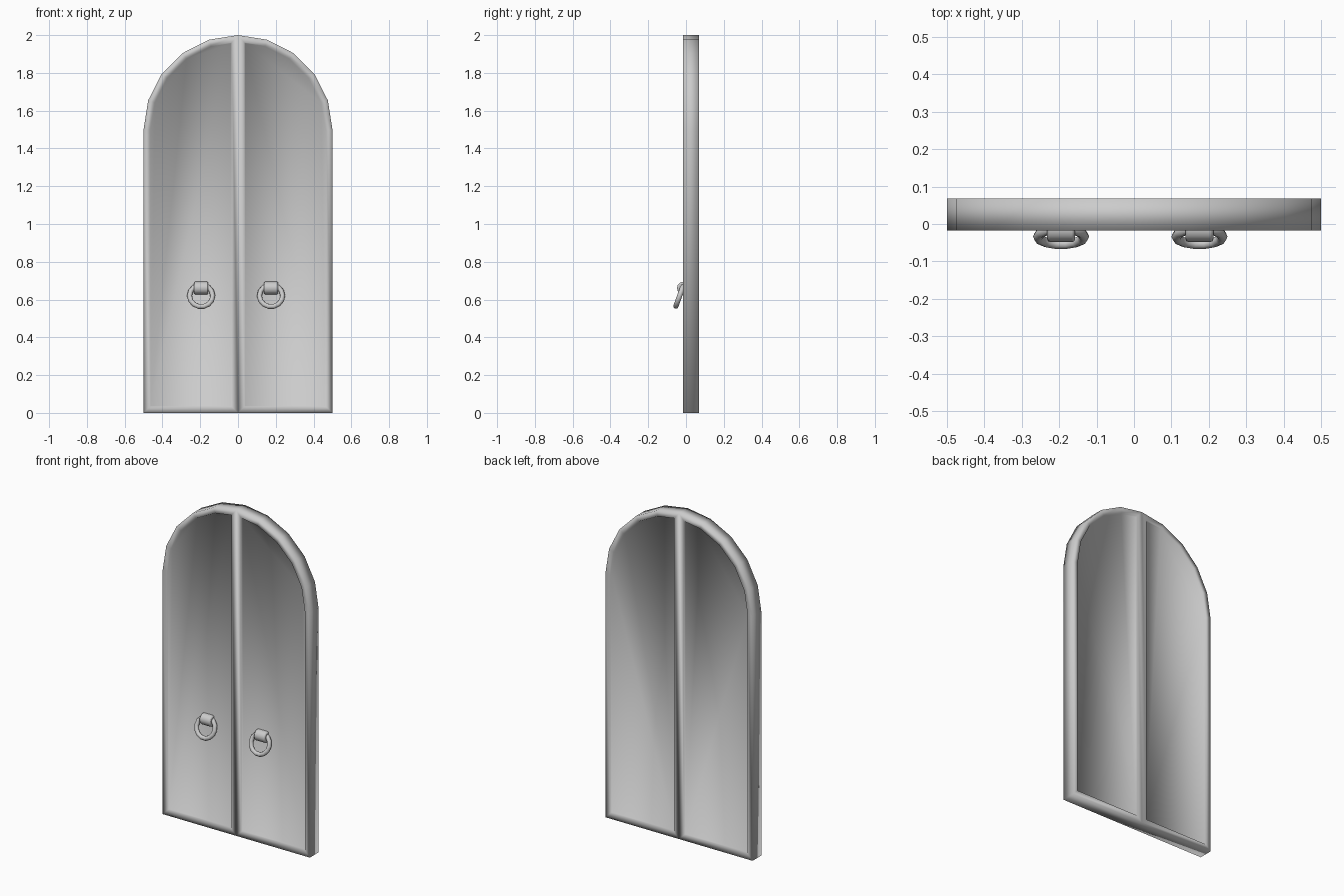
import bpy, bmesh, math

if "Cube" in bpy.data.objects:
    bpy.data.objects.remove(bpy.data.objects["Cube"])

Y0, Y1 = -0.017, 0.068


def make_object(name, bm, smooth=True):
    bmesh.ops.recalc_face_normals(bm, faces=bm.faces)
    me = bpy.data.meshes.new(name)
    bm.to_mesh(me)
    bm.free()
    for p in me.polygons:
        p.use_smooth = smooth
    ob = bpy.data.objects.new(name, me)
    bpy.context.collection.objects.link(ob)
    return ob


# Arched double door: two mirrored leaves sharing a centre line
bm = bmesh.new()
arch = [(0.5 * math.cos(math.radians(18 * i)), 1.5 + 0.5 * math.sin(math.radians(18 * i))) for i in range(5)]
half = [(0, 0), (0.5, 0)] + arch + [(0, 2)]
panels = []
for s in (1, -1):
    front = [bm.verts.new((s * x, Y0, z)) for x, z in half]
    back = [bm.verts.new((s * x, Y1, z)) for x, z in half]
    panels += [bm.faces.new(front), bm.faces.new(back[::-1])]
    for i in range(len(half) - 1):
        bm.faces.new((front[i], back[i], back[i + 1], front[i + 1]))
bmesh.ops.remove_doubles(bm, verts=bm.verts, dist=1e-4)
bmesh.ops.recalc_face_normals(bm, faces=bm.faces)
bm.normal_update()

# Shallow sunken panels inside a narrow frame, front and back
bmesh.ops.inset_individual(bm, faces=panels, thickness=0.033, use_even_offset=True)
bmesh.ops.inset_individual(bm, faces=panels, thickness=0.004, depth=-0.01, use_even_offset=True)
make_object("double_door", bm)


def ring_handle(name, cx):
    # Hanging ring, lower edge swung forward
    bpy.ops.mesh.primitive_torus_add(
        major_radius=0.0615, minor_radius=0.0135, major_segments=14, minor_segments=8,
        location=(cx, -0.0335, 0.62), rotation=(math.radians(90 - 20), 0, 0))
    ring = bpy.context.object
    ring.name = name + "_ring"
    bpy.ops.object.shade_smooth()

    # Rounded mount that holds the ring
    bpy.ops.mesh.primitive_cylinder_add(
        vertices=12, radius=0.034, depth=0.074,
        location=(cx, -0.014, 0.661), rotation=(0, math.radians(90), 0))
    mount = bpy.context.object
    mount.name = name + "_mount"
    bev = mount.modifiers.new("soft_ends", 'BEVEL')
    bev.width = 0.007
    bev.segments = 2
    bev.limit_method = 'ANGLE'
    bev.angle_limit = math.radians(50)
    bpy.ops.object.shade_smooth_by_angle(angle=math.radians(50))


ring_handle("left_handle", -0.195)
ring_handle("right_handle", 0.175)
